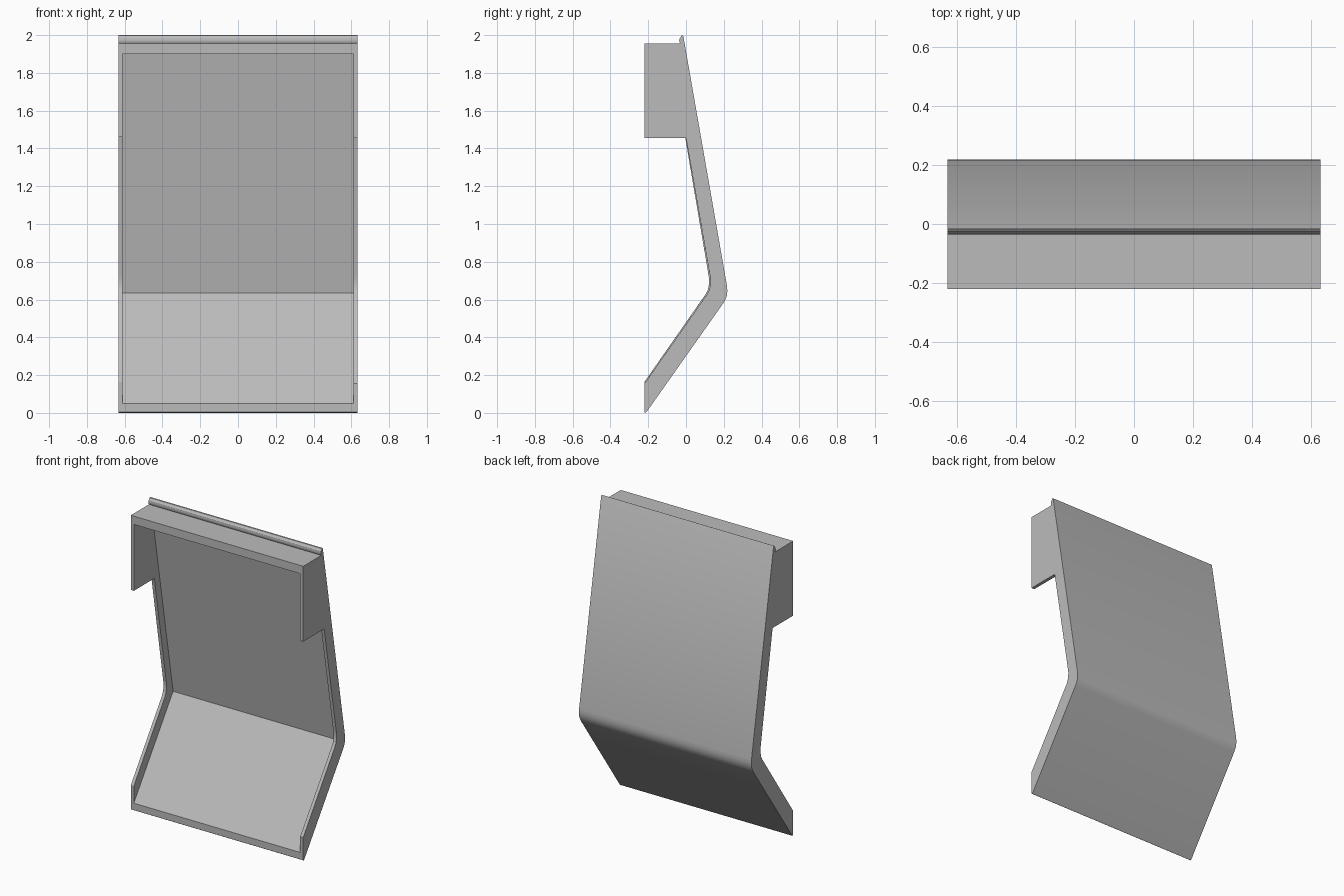
import bpy, bmesh, math

cube = bpy.data.objects.get("Cube")
if cube:
    bpy.data.objects.remove(cube, do_unlink=True)

HALF = 0.633
WALL = 0.022

grey = bpy.data.materials.new("light grey")
grey.use_nodes = True
colour = (0.5, 0.5, 0.5, 1)
grey.diffuse_color = colour
grey.node_tree.nodes["Principled BSDF"].inputs["Base Color"].default_value = colour


def loft(name, right, left, half):
    """Join two (y, z) profiles across x into a closed solid."""
    bm = bmesh.new()
    a = [bm.verts.new((-half, y, z)) for y, z in right]
    b = [bm.verts.new((half, y, z)) for y, z in left]
    bm.faces.new(a)
    bm.faces.new(b[::-1])
    for i in range(len(a)):
        j = (i + 1) % len(a)
        bm.faces.new((a[j], a[i], b[i], b[j]))
    bmesh.ops.recalc_face_normals(bm, faces=bm.faces[:])
    mesh = bpy.data.meshes.new(name)
    bm.to_mesh(mesh)
    bm.free()
    mesh.materials.append(grey)
    obj = bpy.data.objects.new(name, mesh)
    bpy.context.collection.objects.link(obj)
    return obj


def profile(grow):
    """Side outline; grow pushes the front rim of the bent wall forward."""
    back = [(-0.22, 0.004), (-0.214, 0), (-0.205, 0.01), (0.197, 0.58),
            (0.208, 0.598), (0.216, 0.62), (0.219, 0.645), (0.217, 0.672)]
    lip = [(-0.014, 1.994), (-0.018, 2), (-0.024, 1.997), (-0.029, 1.987),
           (-0.034, 1.982), (-0.036, 1.972), (-0.034, 1.962), (-0.03, 1.955)]
    hood = [(-0.22, 1.955), (-0.22, 1.455 + grow / 2), (-grow / 2, 1.455 + grow / 2)]
    rim = [(0.127, 0.725), (0.13, 0.7), (0.128, 0.673), (0.122, 0.648), (0.112, 0.628)]
    rim = [(y - 0.8 * grow, z + 0.2 * grow) for y, z in rim]
    return back + lip + hood + rim + [(-0.22, 0.155 + grow)]


# Bent shell with hood and top lip
shell = loft("bent_shell", profile(0.009), profile(0), HALF)

# Hollow, open to the front
hollow = [(-0.4, -0.206), (0.192, 0.635), (-0.028, 1.9), (-0.4, 1.9)]
cutter = loft("hollow_cutter", hollow, hollow, HALF - WALL)
cutter.hide_render = True
cutter.hide_set(True)

cut = shell.modifiers.new("hollow", 'BOOLEAN')
cut.operation = 'DIFFERENCE'
cut.solver = 'EXACT'
cut.object = cutter

bpy.context.view_layer.objects.active = shell
shell.select_set(True)
bpy.ops.object.modifier_apply(modifier=cut.name)
bpy.data.objects.remove(cutter, do_unlink=True)
bpy.ops.object.shade_smooth_by_angle(angle=math.radians(32))
